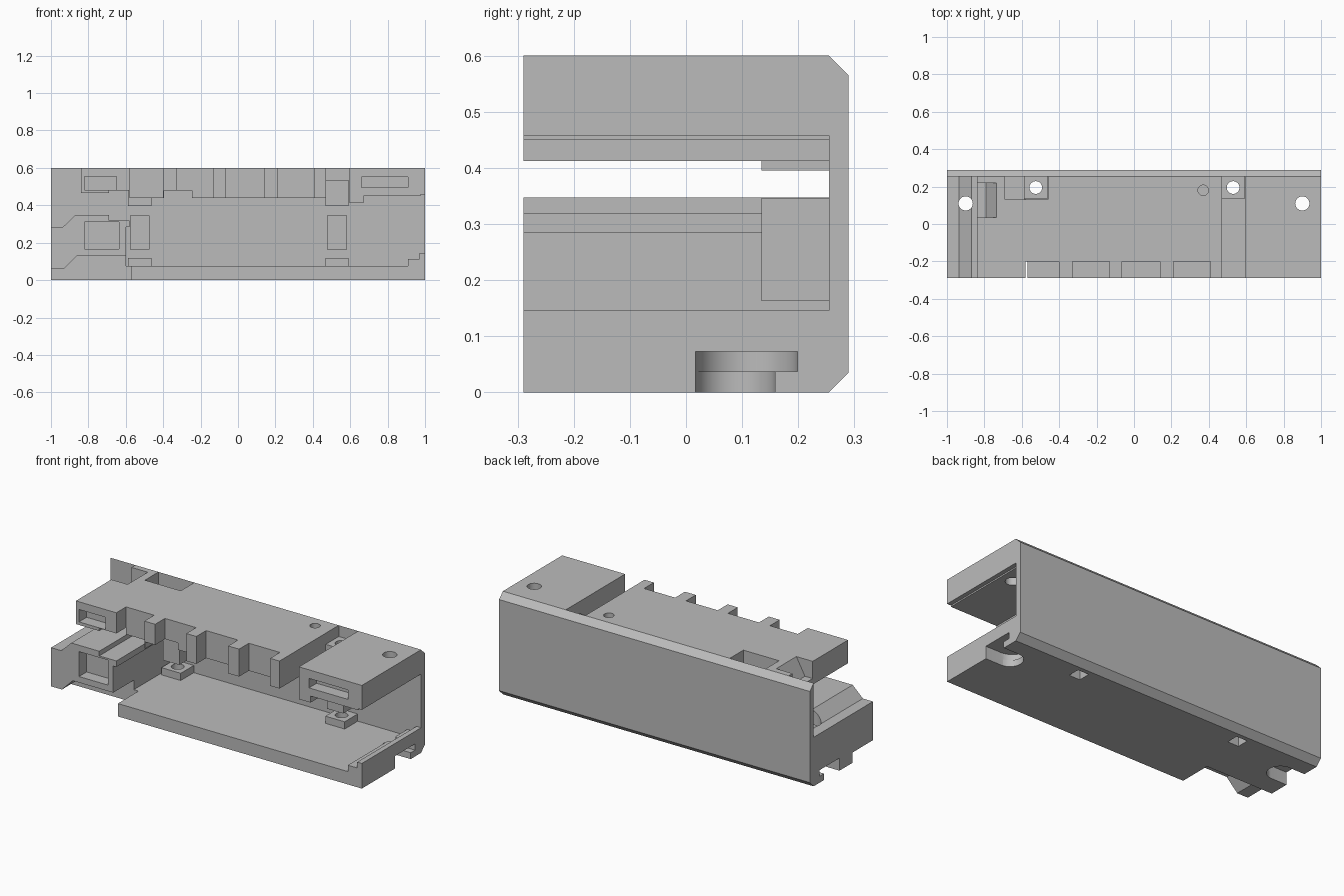
import bpy, bmesh, math
from mathutils import Vector

cube = bpy.data.objects.get("Cube")
if cube:
    bpy.data.objects.remove(cube, do_unlink=True)

GREY = bpy.data.materials.new("plain grey")
GREY.use_nodes = True
GREY.diffuse_color = (0.5, 0.5, 0.5, 1)
GREY.node_tree.nodes["Principled BSDF"].inputs["Base Color"].default_value = GREY.diffuse_color

FRONT, INNER, BACK = -0.29, 0.255, 0.29


def prism(name, points, low, high, axis="y"):
    """Extrude a closed outline along one axis."""
    place = {"x": lambda p, t: (t, p[0], p[1]),
             "y": lambda p, t: (p[0], t, p[1]),
             "z": lambda p, t: (p[0], p[1], t)}[axis]
    bm = bmesh.new()
    face = bm.faces.new([bm.verts.new(place(p, low)) for p in points])
    new = bmesh.ops.extrude_face_region(bm, geom=[face])["geom"]
    shift = Vector(place((0, 0), high - low))
    bmesh.ops.translate(bm, vec=shift, verts=[v for v in new if isinstance(v, bmesh.types.BMVert)])
    bmesh.ops.recalc_face_normals(bm, faces=bm.faces)
    mesh = bpy.data.meshes.new(name)
    bm.to_mesh(mesh)
    bm.free()
    mesh.materials.append(GREY)
    obj = bpy.data.objects.new(name, mesh)
    bpy.context.scene.collection.objects.link(obj)
    return obj


def box(name, x, y, z):
    return prism(name, [(x[0], z[0]), (x[1], z[0]), (x[1], z[1]), (x[0], z[1])], *y)


def hole(x, y, radius, z=(-0.1, 0.7)):
    ring = [(x + radius * math.cos(a), y + radius * math.sin(a))
            for a in (math.tau * i / 32 for i in range(32))]
    return prism("hole_cutter", ring, *z, axis="z")


def cut(obj, cutters):
    """Subtract the cutters, bake the result and remove them."""
    for c in cutters:
        c.hide_render = True
        mod = obj.modifiers.new("cut", "BOOLEAN")
        mod.operation, mod.solver, mod.object = "DIFFERENCE", "EXACT", c
    graph = bpy.context.evaluated_depsgraph_get()
    mesh = bpy.data.meshes.new_from_object(obj.evaluated_get(graph))
    obj.modifiers.clear()
    obj.data = mesh
    for c in cutters:
        bpy.data.objects.remove(c, do_unlink=True)


def end_slot(side):
    """Keyhole slot with a wider upper recess, open at one end."""
    ends = sorted((side * 0.9, side * 1.1))
    return [hole(side * 0.9, 0.108, 0.091, (0.037, 0.073)),
            box("slot_cutter", ends, (0.017, 0.199), (0.037, 0.073)),
            hole(side * 0.9, 0.088, 0.071, (-0.1, 0.05)),
            box("slot_cutter", ends, (0.017, 0.159), (-0.1, 0.05))]


# Back wall with bevelled long edges
prism("back_wall", [(INNER, 0), (BACK, 0.035), (BACK, 0.565), (INNER, 0.6)], -1, 1, "x")

# Upper flange with stepped underside
upper = prism("upper_flange", [
    (-0.84, 0.6), (-0.84, 0.465), (-0.69, 0.465), (-0.69, 0.48), (-0.58, 0.48),
    (-0.58, 0.44), (-0.395, 0.44), (-0.395, 0.48), (-0.245, 0.48), (-0.245, 0.44),
    (0.55, 0.44), (0.55, 0.412), (0.67, 0.412), (0.67, 0.45), (0.975, 0.45),
    (0.975, 0.458), (1, 0.458), (1, 0.6)], FRONT, INNER)
cutters = [box("notch_cutter", x, (-0.4, -0.2), (0.3, 0.7))
           for x in ((-0.58, -0.4), (-0.33, -0.13), (-0.065, 0.14), (0.21, 0.41))]
cutters += [
    box("channel_cutter", (0.47, 0.595), (-0.4, 0.3), (0.3, 0.7)),
    box("recess_cutter", (-0.69, -0.58), (0.13, 0.3), (0.52, 0.7)),
    box("recess_cutter", (-0.585, -0.46), (0.13, 0.3), (0.3, 0.7)),
    box("slot_cutter", (-0.82, -0.65), (-0.4, FRONT + 0.07), (0.483, 0.555)),
    box("slot_cutter", (0.66, 0.91), (-0.4, FRONT + 0.07), (0.495, 0.55)),
    prism("ramp_cutter", [(-0.9, 0.5), (-0.79, 0.5), (-0.735, 0.6), (-0.735, 0.7), (-0.9, 0.7)],
          0.035, 0.22),
    hole(0.9, 0.11, 0.038), hole(0.37, 0.18, 0.028)]
cut(upper, cutters)

# Base plate with a raised step at the left end
base = prism("base_plate", [(-1, 0), (1, 0), (1, 0.146), (0.97, 0.146), (0.97, 0.112),
                            (0.91, 0.112), (0.91, 0.075), (-1, 0.075)], FRONT, INNER)
cut(base, [box("corner_cutter", (-1.1, -0.57), (-0.4, -0.1), (-0.1, 0.3)),
           *end_slot(1), *end_slot(-1),
           hole(-0.525, 0.195, 0.034), hole(0.53, 0.195, 0.034),
           hole(0.9, 0.11, 0.038), hole(-0.9, 0.11, 0.038),
           box("nut_cutter", (-0.56, -0.49), (0.16, 0.23), (-0.1, 0.06)),
           box("nut_cutter", (0.495, 0.565), (0.16, 0.23), (-0.1, 0.06))])

# Lower block at the right end: sloped front section and solid rear section
TOP = [(-0.58, 0.285), (-0.58, 0.32), (-0.69, 0.32), (-0.69, 0.347), (-0.87, 0.347),
       (-0.935, 0.285), (-1, 0.285)]
front_block = prism("lower_block_front", [(-1, 0.06), (-0.93, 0.06), (-0.86, 0.13), (-0.6, 0.13),
                                          (-0.6, 0.285)] + TOP, FRONT, -0.1)
cut(front_block, [box("pocket_cutter", (-0.82, -0.635), (-0.4, FRONT + 0.07), (0.165, 0.31))])
rear_block = prism("lower_block_rear", [(-1, 0.075), (-0.6, 0.075), (-0.6, 0.285)] + TOP,
                   -0.1, INNER)
cut(rear_block, [hole(-0.9, 0.11, 0.038)])

# Stacked screw lugs on the inner wall
for side, x, top in (("right", -0.525, 0.48), ("left", 0.53, 0.535)):
    for level, half, z in (("upper", 0.062, (0.395, top)), ("middle", 0.053, (0.163, 0.346)),
                           ("lower", 0.062, (0.075, 0.117))):
        lug = box(f"{side}_{level}_lug", (x - half, x + half), (0.135, INNER), z)
        cut(lug, [hole(x, 0.195, 0.034)])

# Flat faces with smooth bores
for obj in bpy.context.scene.objects:
    obj.select_set(obj.type == "MESH")
bpy.context.view_layer.objects.active = upper
bpy.ops.object.shade_smooth_by_angle(angle=math.radians(30))
